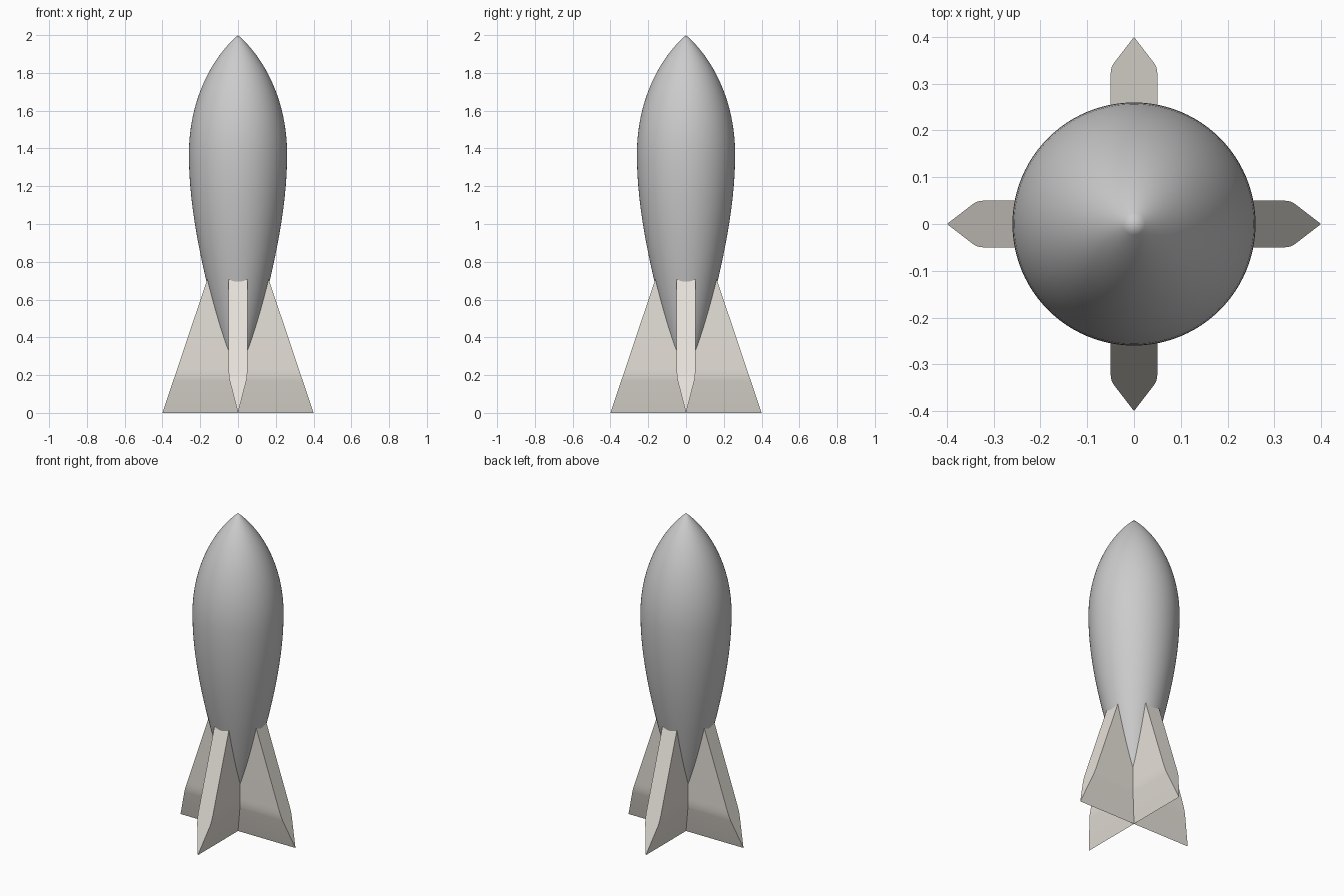
import bpy, bmesh, math
from mathutils import Vector, geometry

if "Cube" in bpy.data.objects:
    bpy.data.objects.remove(bpy.data.objects["Cube"])


def add_object(name, bm, angle):
    bmesh.ops.recalc_face_normals(bm, faces=bm.faces)
    mesh = bpy.data.meshes.new(name)
    bm.to_mesh(mesh)
    bm.free()
    ob = bpy.data.objects.new(name, mesh)
    bpy.context.collection.objects.link(ob)
    bpy.ops.object.select_all(action='DESELECT')
    ob.select_set(True)
    bpy.context.view_layer.objects.active = ob
    bpy.ops.object.shade_smooth_by_angle(angle=math.radians(angle))
    return ob


# Hull: two curves spun around z, nose to widest ring to tail point
def curve(*pts, steps=20):
    return geometry.interpolate_bezier(*[Vector((r, 0, z)) for r, z in pts], steps)


profile = curve((0, 2), (0.15, 1.87), (0.26, 1.64), (0.26, 1.37))
profile += curve((0.26, 1.37), (0.26, 1.02), (0.16, 0.62), (0, 0.09))[1:]

bm = bmesh.new()
verts = [bm.verts.new(p) for p in profile]
edges = [bm.edges.new(pair) for pair in zip(verts, verts[1:])]
bmesh.ops.spin(bm, geom=verts + edges, axis=(0, 0, 1), cent=(0, 0, 0),
               angle=math.tau, steps=96)
bmesh.ops.remove_doubles(bm, verts=bm.verts, dist=0.0005)
add_object("rocket_body", bm, 40)

# Fins: each slab is an opposite pair, with a rounded shoulder and knife edge below
shoulder = [(0.044, 0.17), (0.0475, 0.19), (0.0495, 0.215), (0.05, 0.24)]
half = shoulder + [(0.05, 0.78)]
section = [(0, 0)] + half + [(-y, z) for y, z in reversed(half)]


def fin_pair(name, turn):
    bm = bmesh.new()
    ends = []
    for side in (-1, 1):
        ends.append([bm.verts.new((side * (0.4 - 0.336 * z), y, z)) for y, z in section])
        bm.faces.new(ends[-1])
    n = len(section)
    for i in range(n):
        j = (i + 1) % n
        bm.faces.new((ends[0][i], ends[0][j], ends[1][j], ends[1][i]))
    ob = add_object(name, bm, 25)
    ob.rotation_euler.z = turn
    ob.data.materials.append(warm_grey)


warm_grey = bpy.data.materials.new("fin_grey")
warm_grey.diffuse_color = (0.8, 0.76, 0.7, 1)
warm_grey.use_nodes = True
warm_grey.node_tree.nodes["Principled BSDF"].inputs["Base Color"].default_value = warm_grey.diffuse_color
fin_pair("side_fins", 0)
fin_pair("front_back_fins", math.pi / 2)
